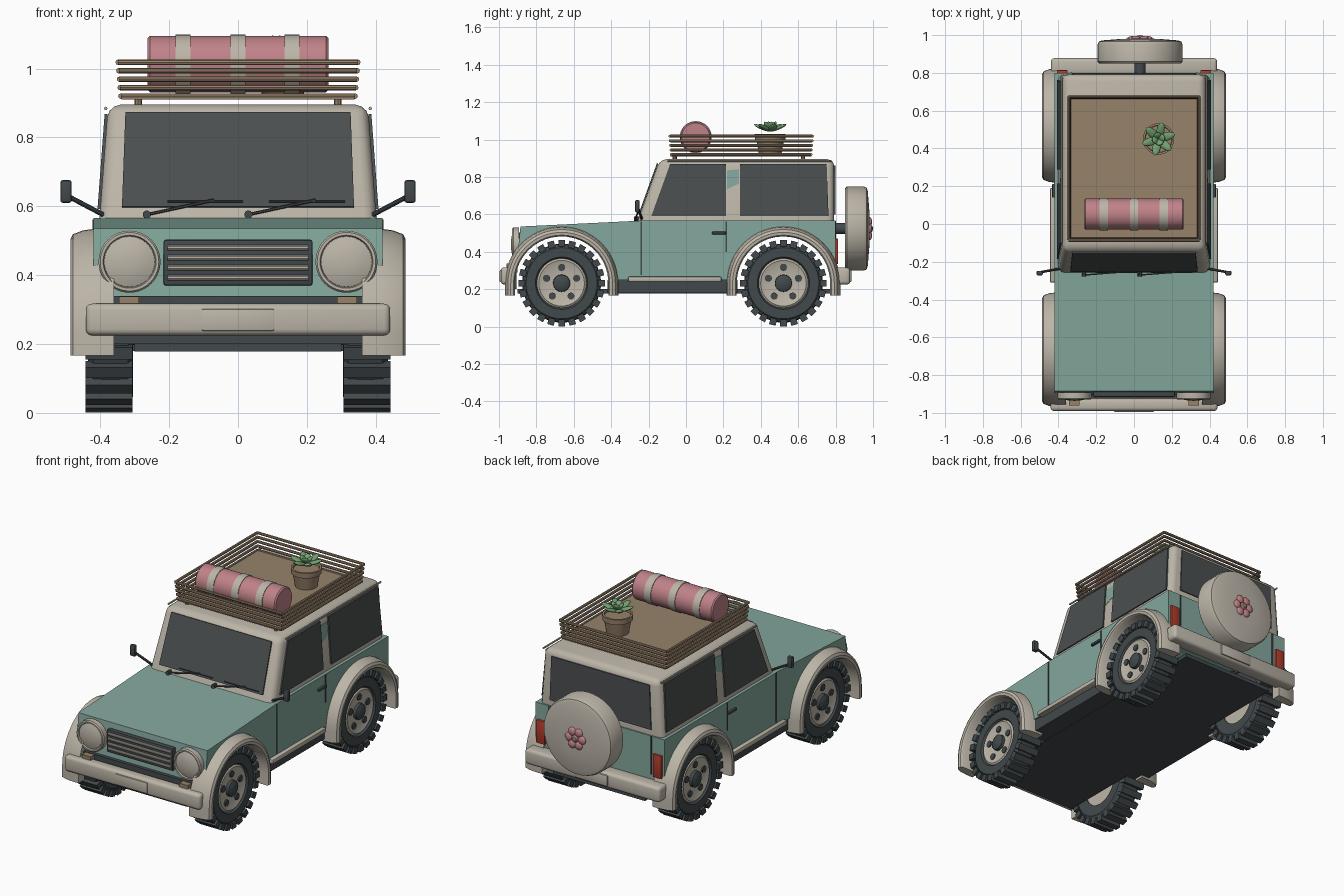
import bpy, bmesh, math
from mathutils import Vector, Matrix

if "Cube" in bpy.data.objects:
    bpy.data.objects.remove(bpy.data.objects["Cube"])

def material(name, hexcode):
    m = bpy.data.materials.new(name)
    c = [int(hexcode[i:i + 2], 16) / 255 for i in (0, 2, 4)]
    m.diffuse_color = [v / 12.92 if v < .04 else ((v + .055) / 1.055) ** 2.4 for v in c] + [1]
    m.use_nodes = True
    m.node_tree.nodes["Principled BSDF"].inputs["Base Color"].default_value = m.diffuse_color
    return m

TEAL = material("teal_paint", "84A89D")
CREAM = material("cream_trim", "BCB5A8")
DARK = material("dark_rubber", "42494C")
GLASS = material("dark_glass", "4B4F50")
WOOD = material("brown_wood", "97826A")
PINK = material("pink_cloth", "BF8289")
GREEN = material("leaf_green", "72A070")
RED = material("red_lamp", "AE3B2A")

def finish(name, bm, mat, angle=35):
    bmesh.ops.remove_doubles(bm, verts=bm.verts, dist=1e-5)
    bmesh.ops.recalc_face_normals(bm, faces=bm.faces)
    me = bpy.data.meshes.new(name)
    bm.to_mesh(me)
    bm.free()
    me.materials.append(mat)
    ob = bpy.data.objects.new(name, me)
    bpy.context.collection.objects.link(ob)
    if angle:
        bpy.ops.object.select_all(action='DESELECT')
        ob.select_set(True)
        bpy.context.view_layer.objects.active = ob
        bpy.ops.object.shade_smooth_by_angle(angle=math.radians(angle))
    return ob

def add_box(bm, lo, hi, mtx=Matrix()):
    lo, hi = Vector(lo), Vector(hi)
    size = [abs(v) for v in hi - lo]
    bmesh.ops.create_cube(bm, size=1, matrix=mtx @ Matrix.Translation((lo + hi) / 2) @ Matrix.Diagonal((*size, 1)))

def box(name, lo, hi, mat, bevel=0, seg=3):
    bm = bmesh.new()
    add_box(bm, lo, hi)
    if bevel:
        bmesh.ops.bevel(bm, geom=bm.edges[:], offset=bevel, segments=seg, profile=.5, affect='EDGES')
    return finish(name, bm, mat)

def add_rod(bm, p, q, r, n=10):
    p, q = Vector(p), Vector(q)
    rot = (q - p).to_track_quat('Z', 'Y').to_matrix().to_4x4()
    bmesh.ops.create_cone(bm, cap_ends=True, segments=n, radius1=r, radius2=r, depth=(q - p).length,
                          matrix=Matrix.Translation((p + q) / 2) @ rot)

def rod(name, p, q, r, mat, n=10):
    bm = bmesh.new()
    add_rod(bm, p, q, r, n)
    return finish(name, bm, mat)

def prism(name, pts, vec, mat, bevel=0):
    """Polygon extruded along a vector."""
    bm = bmesh.new()
    f = bm.faces.new([bm.verts.new(p) for p in pts])
    g = bmesh.ops.extrude_face_region(bm, geom=[f])['geom']
    bmesh.ops.translate(bm, vec=vec, verts=[v for v in g if isinstance(v, bmesh.types.BMVert)])
    return finish(name, bm, mat, 0)

def skin(bm, rows, close_rows=False, close_cols=False):
    grid = [[bm.verts.new(p) for p in row] for row in rows]
    n, m = len(rows), len(rows[0])
    for i in range(n if close_rows else n - 1):
        for j in range(m if close_cols else m - 1):
            a, b = grid[i], grid[(i + 1) % n]
            bm.faces.new((a[j], a[(j + 1) % m], b[(j + 1) % m], b[j]))
    return grid

def lathe(name, profile, centre, axis, mat, n=40):
    """Profile of (radius, offset) spun about the given axis."""
    bm = bmesh.new()
    rot = Vector(axis).to_track_quat('Z', 'Y').to_matrix()
    rows = [[Vector(centre) + rot @ Vector((r * math.cos(a), r * math.sin(a), h)) for r, h in profile]
            for a in (2 * math.pi * i / n for i in range(n))]
    skin(bm, rows, close_rows=True)
    return finish(name, bm, mat)

WHEEL_Z, FRONT_Y, REAR_Y, ARCH = .232, -.665, .521, .25

# body shell with open wheel arches
def arch(cy, a0, a1, n=18):
    return [(cy + ARCH * math.cos(math.radians(a0 + (a1 - a0) * i / n)),
             WHEEL_Z + ARCH * math.sin(math.radians(a0 + (a1 - a0) * i / n))) for i in range(n + 1)]
side = [(-.905, .335), (-.885, .535), (-.25, .566), (.8, .566), (.8, .25)]
side += arch(REAR_Y, 4, 176) + arch(FRONT_Y, 4, 163)
prism("body_shell", [(-.42, y, z) for y, z in side], (.84, 0, 0), TEAL)

# underbody
box("sill_floor", (-.41, -.42, .18), (.41, .275, .25), DARK)
box("floor_pan", (-.3, -.9, .178), (.3, .81, .2), DARK)
box("front_beam", (-.36, -.925, .2), (.36, -.905, .34), DARK)
for y in (FRONT_Y, REAR_Y):
    rod("axle", (-.33, y, WHEEL_Z), (.33, y, WHEEL_Z), .035, DARK, 12)

# cabin: tapered box with rounded edges
def cab_x(z): return .402 - (z - .565) * .075
def cab_y(z): return -.258 + (z - .565) * .36
bm = bmesh.new()
skin(bm, [[(s * cab_x(z), y, z) for s, y in ((-1, cab_y(z)), (1, cab_y(z)), (1, .792), (-1, .792))]
          for z in (.53, .895)], close_cols=True)
for k in (0, 1):
    bm.verts.ensure_lookup_table()
    bm.faces.new([bm.verts[4 * k + i] for i in range(4)])
bmesh.ops.bevel(bm, geom=[e for e in bm.edges if max(v.co.z for v in e.verts) > .6],
                offset=.036, segments=3, profile=.5, affect='EDGES')
finish("cabin", bm, CREAM)

# windows
prism("windscreen", [(x, cab_y(z) - .001, z) for x, z in ((-.337, .597), (.337, .597), (.327, .872), (-.327, .872))],
      (0, -.007, .002), GLASS)
prism("rear_window", [(x, .79, z) for x, z in ((-.33, .6), (.33, .6), (.32, .86), (-.32, .86))], (0, .008, 0), GLASS)
for s in (1, -1):
    def pane(name, yz, mat, t):
        prism(name, [(s * (cab_x(z) - .001), y, z) for y, z in yz], (s * t, 0, 0), mat)
    pane("front_side_window", ((-.185, .592), (.215, .592), (.215, .868), (-.085, .868)), GLASS, .009)
    pane("rear_side_window", ((.288, .592), (.762, .592), (.752, .868), (.288, .868)), GLASS, .009)
    pane("pillar_panel", ((.22, .735), (.284, .765), (.284, .842), (.22, .835)), TEAL, .003)
    rod("drip_rail", (s * .384, -.1, .884), (s * .384, .78, .884), .005, CREAM, 8)

# wheels
def wheel(s, cy):
    c, ax = (0, cy, WHEEL_Z), (s, 0, 0)
    lathe("tyre", [(.12, .31), (.185, .305), (.208, .32), (.211, .37), (.208, .42), (.19, .435), (.14, .435),
                   (.125, .415), (.12, .31)], c, ax, DARK)
    lathe("wheel_disc", [(0, .315), (.125, .315), (.132, .425), (.122, .432), (.1, .424), (.05, .418), (0, .418)],
          c, ax, CREAM)
    lathe("hub_cap", [(0, .41), (.047, .41), (.045, .436), (.03, .445), (0, .447)], c, ax, DARK, 16)
    bm = bmesh.new()
    for i in range(5):
        a = math.radians(90 + 72 * i)
        p = Vector((0, cy + .085 * math.cos(a), WHEEL_Z + .085 * math.sin(a)))
        add_rod(bm, p + Vector((s * .4, 0, 0)), p + Vector((s * .429, 0, 0)), .019, 12)
    finish("wheel_holes", bm, DARK)
    bm = bmesh.new()
    for i in range(24):
        m = Matrix.Translation(c) @ Matrix.Rotation(2 * math.pi * i / 24, 4, 'X')
        add_box(bm, (s * .306, -.018, .195), (s * .443, .018, .231), m)
    finish("tread_blocks", bm, DARK, 0)

# wheel arch flares: section swept over the arch and down two legs
def flare(s, cy):
    section = [(.25, .36), (.25, .475), (.257, .485), (.272, .487), (.287, .479), (.298, .45), (.304, .405), (.304, .36)]
    path = [(1, 0, -.065)] + [(math.cos(a), math.sin(a), 0) for a in (math.pi * i / 28 for i in range(29))]
    path += [(-1, 0, -.065)]
    bm = bmesh.new()
    g = skin(bm, [[(s * x, cy + r * cy_, WHEEL_Z + r * sz + dz) for r, x in section] for cy_, sz, dz in path],
             close_cols=True)
    bm.faces.new(g[0])
    bm.faces.new(g[-1])
    finish("wheel_flare", bm, CREAM)

for s in (1, -1):
    for y in (FRONT_Y, REAR_Y):
        wheel(s, y)
        flare(s, y)
    # doors, sills and mirrors
    box("running_board", (s * .4, -.31, .24), (s * .445, .19, .267), CREAM, .007, 2)
    box("door_gap_front", (s * .41, -.243, .275), (s * .423, -.235, .562), DARK)
    box("door_gap_rear", (s * .41, .211, .4), (s * .423, .219, .562), DARK)
    box("door_handle", (s * .415, .14, .493), (s * .433, .213, .508), DARK, .004, 2)
    rod("mirror_arm", (s * .385, -.235, .572), (s * .495, -.255, .63), .007, DARK)
    box("mirror", (s * .483, -.272, .61), (s * .516, -.248, .676), DARK, .007, 2)
    # lamps
    lathe("headlamp_rim", [(.0, 0), (.09, 0), (.09, .03), (.085, .037), (.077, .037), (.074, .028), (0, .028)],
          (s * .315, -.893, .439), (0, -1, 0), CREAM)
    lathe("headlamp_lens", [(.075, .02), (.073, .03), (.05, .038), (.025, .042), (0, .043)],
          (s * .315, -.893, .439), (0, -1, 0), CREAM)
    box("tail_lamp", (s * .352, .79, .335), (s * .408, .814, .47), RED, .004, 2)
    box("tailgate_gap", (s * .328, .79, .34), (s * .337, .803, .564), DARK)
    box("bumper_bracket", (s * .288, -.96, .29), (s * .345, -.9, .338), WOOD)

# bumpers and plates
box("front_bumper", (-.442, -.99, .225), (.442, -.925, .317), CREAM, .018)
box("front_plate", (-.105, -.996, .238), (.105, -.98, .302), CREAM, .004, 2)
box("rear_bumper", (-.44, .79, .225), (.44, .878, .315), CREAM, .018)
box("rear_plate", (-.105, .87, .238), (.105, .884, .302), CREAM, .004, 2)

# grille
box("grille", (-.216, -.915, .37), (.216, -.885, .503), DARK, .006, 2)
for z in (.393, .422, .451, .48):
    rod("grille_bar", (-.205, -.915, z), (.205, -.915, z), .008, CREAM)

# wipers
for x in (-.265, .03):
    def on_glass(px, z): return (px, cab_y(z) - .016, z)
    rod("wiper_pivot", (x, -.245, .576), (x, -.278, .576), .012, DARK)
    rod("wiper_arm", on_glass(x, .576), on_glass(x + .195, .618), .0045, DARK, 6)
    rod("wiper_blade", on_glass(x + .06, .614), on_glass(x + .28, .614), .003, DARK, 6)

# roof rack
box("rack_floor", (-.338, -.082, .91), (.338, .672, .922), WOOD)
bm = bmesh.new()
for i in range(5):
    z, w, e = .92 + i * .0245, .34 + i * .002, i * .002
    x0, x1, y0, y1 = -w, w, -.078 - e, .668 + e
    for p, q in (((x0, y0), (x1, y0)), ((x1, y0), (x1, y1)), ((x1, y1), (x0, y1)), ((x0, y1), (x0, y0))):
        add_rod(bm, (*p, z), (*q, z), .008, 8)
for x in (-.29, .29):
    for y in (-.06, .625):
        add_rod(bm, (x, y, .885), (x, y, .92), .011, 8)
finish("rack_rails", bm, WOOD)

# bedroll with straps
lathe("bedroll", [(0, -.263), (.075, -.263), (.082, -.256), (.082, .256), (.075, .263), (0, .263)],
      (0, .052, 1.013), (1, 0, 0), PINK)
for x in (-.16, 0, .157):
    lathe("strap", [(.07, -.022), (.0855, -.022), (.0855, .022), (.07, .022)], (x, .052, 1.013), (1, 0, 0), CREAM)

# potted plant
lathe("plant_pot", [(0, .92), (.06, .92), (.074, 1.0), (.082, 1.0), (.083, 1.03), (.072, 1.03), (.07, 1.018), (0, 1.018)],
      (.13, .45, 0), (0, 0, 1), WOOD, 28)
bm = bmesh.new()
for count, length, tilt, z in ((6, .048, 22, 1.045), (4, .026, 50, 1.055)):
    for i in range(count):
        m = (Matrix.Translation((.13, .45, z)) @ Matrix.Rotation(2 * math.pi * i / count + .3, 4, 'Z')
             @ Matrix.Rotation(math.radians(-tilt), 4, 'Y') @ Matrix.Translation((length, 0, 0))
             @ Matrix.Diagonal((length, .022, .01, 1)))
        bmesh.ops.create_uvsphere(bm, u_segments=12, v_segments=8, radius=1, matrix=m)
finish("leaves", bm, GREEN, 60)

# spare wheel with a flower on its cover
SX, SZ = .032, .524
rod("spare_mount", (SX, .79, SZ), (SX, .87, SZ), .03, DARK, 16)
lathe("spare_cover", [(0, .85), (.215, .85), (.225, .86), (.225, .95), (.218, .966), (.2, .972), (.1, .98), (0, .983)],
      (SX, 0, SZ), (0, 1, 0), CREAM, 48)
bm = bmesh.new()
for i in range(6):
    a = math.pi * i / 3
    m = Matrix.Translation((SX + .042 * math.cos(a), .982, SZ + .042 * math.sin(a))) @ Matrix.Diagonal((.025, .013, .025, 1))
    bmesh.ops.create_uvsphere(bm, u_segments=14, v_segments=8, radius=1, matrix=m)
finish("flower_petals", bm, PINK, 60)
lathe("flower_centre", [(.022, .97), (.022, .988), (.014, .997), (0, 1.0)], (SX, 0, SZ), (0, 1, 0), WOOD, 16)
